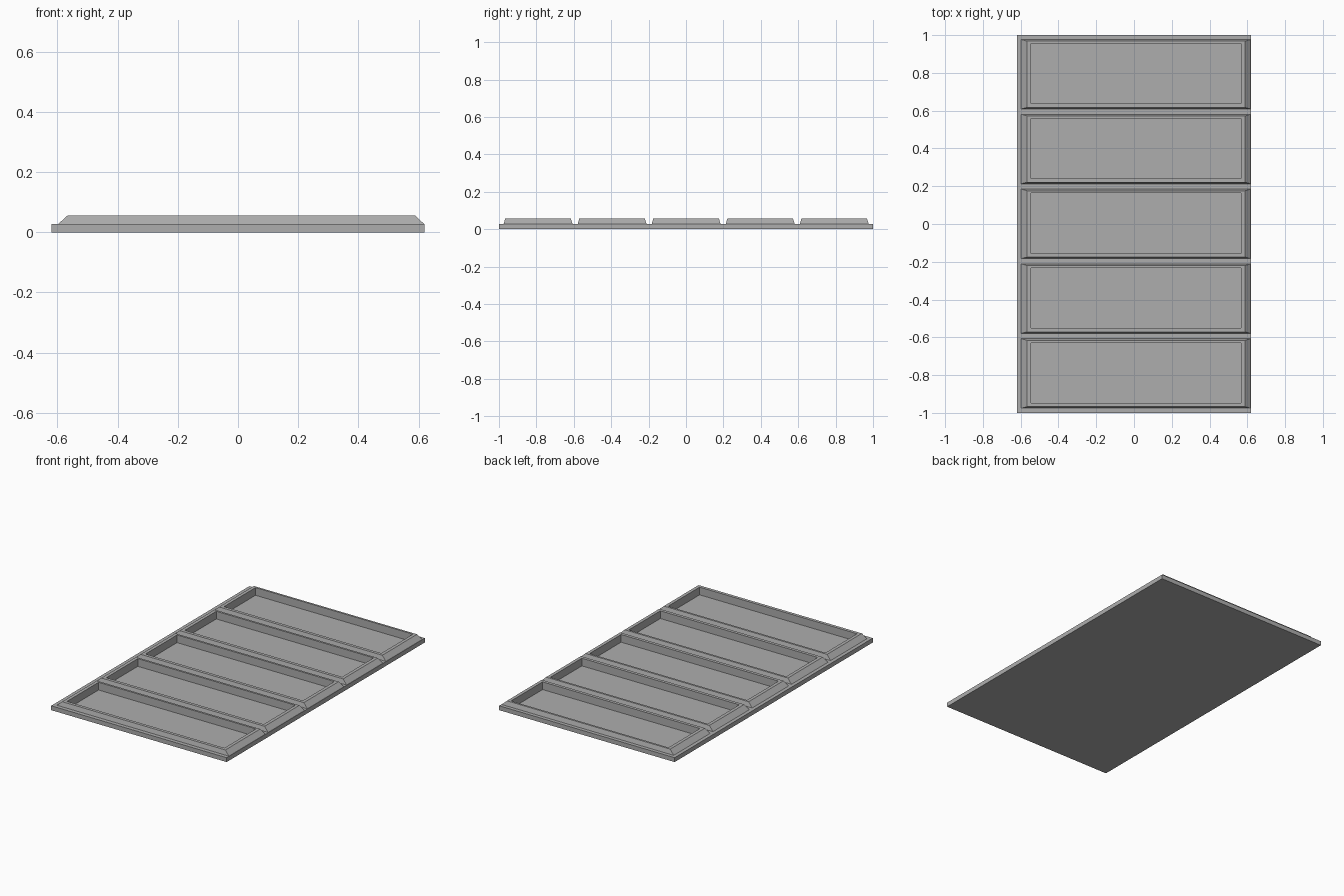
import bpy
import bmesh

if "Cube" in bpy.data.objects:
    bpy.data.objects.remove(bpy.data.objects["Cube"])

SLAB_TOP, RIM_TOP, FLOOR = 0.028, 0.056, 0.007
PITCH = 0.396

grey = bpy.data.materials.new("mid_grey")
grey.diffuse_color = (0.42, 0.42, 0.42, 1)
grey.use_nodes = True
grey.node_tree.nodes["Principled BSDF"].inputs["Base Color"].default_value = grey.diffuse_color


def rect(bm, x0, x1, y0, y1, z):
    """Four corner vertices of a level rectangle."""
    return [bm.verts.new(p) for p in
            ((x0, y0, z), (x1, y0, z), (x1, y1, z), (x0, y1, z))]


def bridge(bm, a, b):
    """Walls between two rectangles."""
    for i in range(4):
        j = (i + 1) % 4
        bm.faces.new((a[i], a[j], b[j], b[i]))


def box(bm, x0, x1, y0, y1, z0, z1):
    a, b = rect(bm, x0, x1, y0, y1, z0), rect(bm, x0, x1, y0, y1, z1)
    bridge(bm, a, b)
    bm.faces.new(a[::-1])
    bm.faces.new(b)


def finish(bm, name):
    mesh = bpy.data.meshes.new(name)
    bm.to_mesh(mesh)
    bm.free()
    mesh.materials.append(grey)
    ob = bpy.data.objects.new(name, mesh)
    bpy.context.collection.objects.link(ob)
    return ob


# base slab
bm = bmesh.new()
box(bm, -0.62, 0.62, -1, 1, 0, SLAB_TOP)
slab = finish(bm, "base_slab")

# recess cutter and bevelled raised rims, one per panel
cut = bmesh.new()
for k in range(5):
    d = -PITCH * k
    hole = (-0.545, 0.567, 0.637 + d, 0.955 + d)
    box(cut, *hole, FLOOR, 0.1)
    bm = bmesh.new()
    loops = [rect(bm, -0.597, 0.618, 0.609 + d, 0.977 + d, SLAB_TOP),
             rect(bm, -0.566, 0.588, 0.617 + d, 0.968 + d, RIM_TOP),
             rect(bm, *hole, RIM_TOP),
             rect(bm, *hole, SLAB_TOP)]
    for a, b in zip(loops, loops[1:]):
        bridge(bm, a, b)
    finish(bm, f"panel_rim_{k + 1}")

cutter = finish(cut, "recess_cutter")
cutter.hide_render = True
cutter.display_type = 'WIRE'
mod = slab.modifiers.new("recesses", 'BOOLEAN')
mod.operation = 'DIFFERENCE'
mod.solver = 'EXACT'
mod.object = cutter
